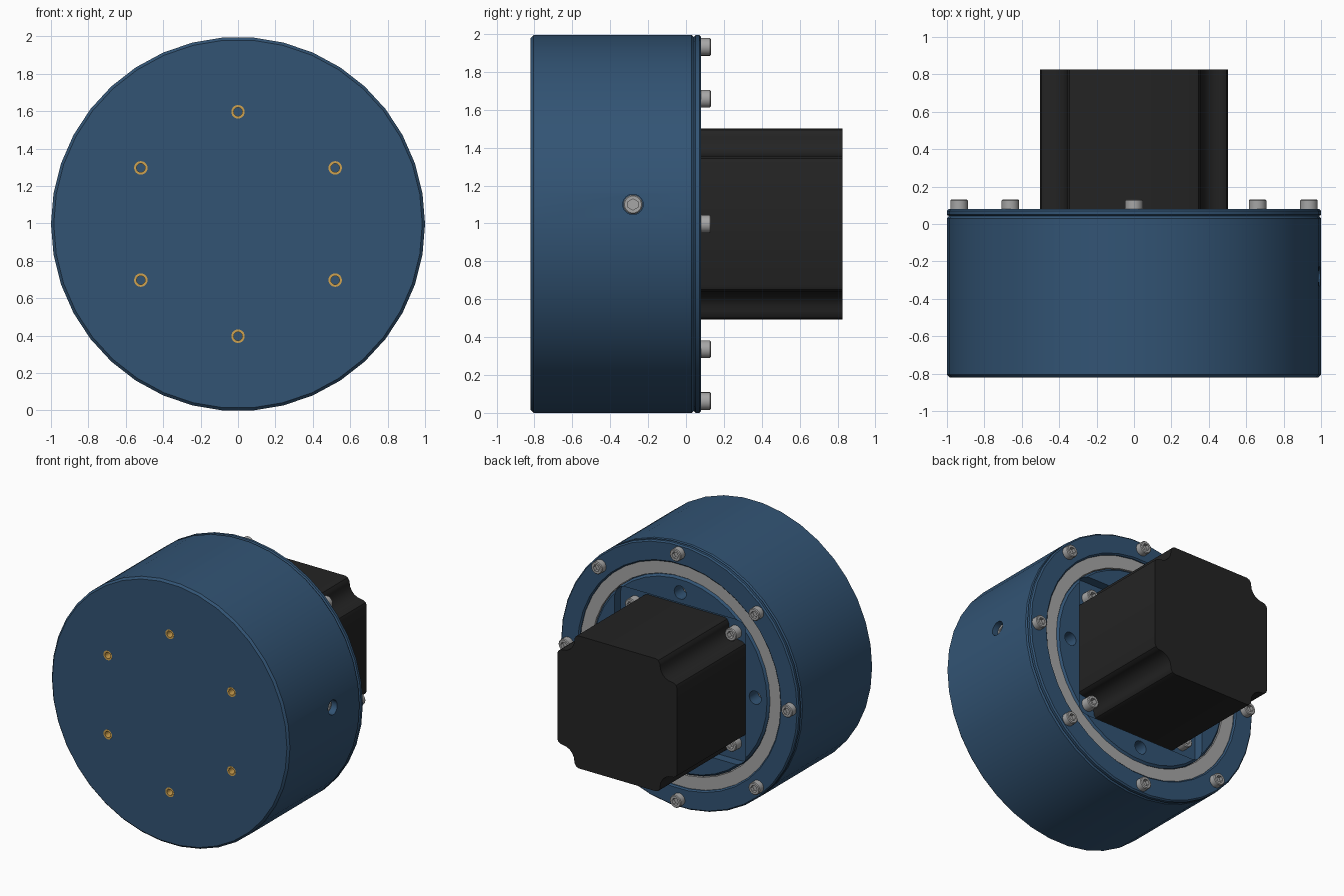
import bpy
import bmesh
from math import cos, sin, pi, radians
from mathutils import Matrix, Vector

cube = bpy.data.objects.get("Cube")
if cube:
    bpy.data.objects.remove(cube, do_unlink=True)

CZ = 0.997      # height of the main axis
SIDES = 38      # facets of the big round parts


def material(name, rgb, rough=0.6):
    m = bpy.data.materials.new(name)
    m.use_nodes = True
    m.diffuse_color = (*rgb, 1)
    bsdf = m.node_tree.nodes["Principled BSDF"]
    bsdf.inputs["Base Color"].default_value = (*rgb, 1)
    bsdf.inputs["Roughness"].default_value = rough
    return m


BLUE = material("blue_paint", (0.032, 0.088, 0.175))
BLACK = material("black_paint", (0.017, 0.017, 0.017))
STEEL = material("steel_grey", (0.38, 0.38, 0.38))
BRASS = material("brass", (0.62, 0.36, 0.08))


def along_y(x=0.0, z=0.0, y=0.0):
    """Local z axis points to the back; x and z are offsets from the main axis."""
    return Matrix.Translation((x, y, CZ + z)) @ Matrix.Rotation(-pi / 2, 4, 'X')


def along_x(x, y, z):
    return Matrix.Translation((x, y, z)) @ Matrix.Rotation(pi / 2, 4, 'Y')


def loft(name, mat, rings, place, closed=False):
    """Skin a list of equal-length rings; cap the ends unless closed."""
    bm = bmesh.new()
    loops = [[bm.verts.new(p) for p in ring] for ring in rings]
    n = len(loops[0])
    pairs = list(zip(loops, loops[1:]))
    if closed:
        pairs.append((loops[-1], loops[0]))
    else:
        bm.faces.new(loops[0])
        bm.faces.new(loops[-1])
    for a, b in pairs:
        for i in range(n):
            j = (i + 1) % n
            bm.faces.new((a[i], a[j], b[j], b[i]))
    bmesh.ops.recalc_face_normals(bm, faces=bm.faces)
    mesh = bpy.data.meshes.new(name)
    bm.to_mesh(mesh)
    bm.free()
    mesh.transform(place)
    if mat:
        mesh.materials.append(mat)
    obj = bpy.data.objects.new(name, mesh)
    bpy.context.collection.objects.link(obj)
    return obj


def circle(r, h, n=SIDES):
    return [Vector((r * cos(2 * pi * i / n), r * sin(2 * pi * i / n), h)) for i in range(n)]


def hexagon(r, h, n=24):
    """Hexagon outline with n points; r is the distance to a flat."""
    pts = []
    for i in range(n):
        a = 2 * pi * i / n
        d = r / cos(a % (pi / 3) - pi / 6)
        pts.append(Vector((d * cos(a), d * sin(a), h)))
    return pts


def lathe(name, mat, profile, place, n=SIDES, closed=False):
    return loft(name, mat, [circle(r, h, n) for r, h in profile], place, closed)


def rounded_square(half, r, h, steps=5):
    pts = []
    for q in range(4):
        rot = Matrix.Rotation(q * pi / 2, 3, 'Z')
        for k in range(steps + 1):
            a = k / steps * pi / 2
            pts.append(rot @ Vector((half - r + r * cos(a), half - r + r * sin(a), h)))
    return pts


def cut(obj, cutters):
    for c in cutters:
        mod = obj.modifiers.new("cut", 'BOOLEAN')
        mod.operation = 'DIFFERENCE'
        mod.solver = 'EXACT'
        mod.object = c
    graph = bpy.context.evaluated_depsgraph_get()
    mesh = bpy.data.meshes.new_from_object(obj.evaluated_get(graph))
    obj.modifiers.clear()
    obj.data = mesh
    for c in cutters:
        bpy.data.objects.remove(c, do_unlink=True)


def drill(r, depth, place):
    return lathe("drill", None, [(r, -depth), (r, depth)], place, 24)


def socket_screw(name, r, height, place):
    """Cylinder head with a hexagonal socket."""
    e = r * 0.12
    rings = [circle(r, 0, 24), circle(r, height - e, 24), circle(r - e, height, 24),
             hexagon(r * 0.5, height), hexagon(r * 0.5, height * 0.5)]
    return loft(name, STEEL, rings, place)


def polar(r, count):
    return [(r * sin(2 * pi * i / count), r * cos(2 * pi * i / count)) for i in range(count)]


# Housing: cup closed at the front, with insert holes and one side hole
housing = lathe("housing", BLUE, [
    (0.985, -0.82), (1.0, -0.805), (1.0, 0.03), (0.99, 0.042),
    (0.86, 0.042), (0.86, -0.6)], along_y())
insert_spots = polar(0.6, 6)
cut(housing, [drill(0.036, 0.1, along_y(x, z, -0.82)) for x, z in insert_spots]
    + [drill(0.054, 0.1, along_x(1.0, -0.28, 1.1))])

# Threaded inserts in the front face
for x, z in insert_spots:
    lathe("front_insert", BRASS, [(0.036, 0), (0.036, 0.09), (0.023, 0.09), (0.023, 0)],
          along_y(x, z, -0.821), 24, closed=True)

# Recessed screw in the side wall
socket_screw("side_screw", 0.051, 0.05, along_x(0.9, -0.28, 1.1))

# Rear clamping ring with its screws
lathe("rear_cover_ring", BLUE, [
    (0.99, 0.042), (1.0, 0.05), (1.0, 0.07), (0.99, 0.08),
    (0.855, 0.08), (0.845, 0.07), (0.845, 0.042)], along_y(), closed=True)
for x, z in polar(0.935, 8):
    socket_screw("cover_screw", 0.047, 0.052, along_y(x, z, 0.079))

# Bearing ring between the cover and the fixed plate
lathe("bearing_ring", STEEL, [(0.85, -0.1), (0.85, 0.062), (0.75, 0.062), (0.75, -0.1)],
      along_y(), closed=True)

# Fixed mounting plate with a square pocket and four bolt holes
plate = lathe("mounting_plate", BLUE, [
    (0.745, -0.15), (0.745, 0.055), (0.73, 0.07)], along_y())
hole_spots = polar(0.63, 4)
pocket = loft("pocket", None, [rounded_square(0.55, 0.09, 0.0), rounded_square(0.55, 0.09, 0.2)],
              along_y())
cut(plate, [pocket] + [drill(0.05, 0.15, along_y(x, z, 0.07)) for x, z in hole_spots])
for x, z in hole_spots:
    socket_screw("plate_screw", 0.046, 0.06, along_y(x, z, -0.08))


# Motor body: square section with scooped corners
def motor_section(h):
    pts = []
    for q in range(4):
        rot = Matrix.Rotation(q * pi / 2, 3, 'Z')
        corner = [(0.503, 0.325), (0.495, 0.345), (0.475, 0.358)]
        for k in range(6):
            a = radians(270 - 18 * k)
            corner.append((0.46 + 0.1 * cos(a), 0.46 + 0.1 * sin(a)))
        corner += [(y, x) for x, y in reversed(corner[:3])]
        pts += [rot @ Vector((x, y, h)) for x, y in corner]
    return pts


loft("motor_body", BLACK, [motor_section(-0.01), motor_section(0.825)], along_y())

# Motor fixing screws in the scooped corners
for sx in (-1, 1):
    for sz in (-1, 1):
        socket_screw("motor_screw", 0.048, 0.07, along_y(0.42 * sx, 0.42 * sz, -0.002))

# Smooth shading with sharp edges
for obj in bpy.context.collection.objects:
    if obj.type == 'MESH':
        bpy.ops.object.select_all(action='DESELECT')
        obj.select_set(True)
        bpy.context.view_layer.objects.active = obj
        bpy.ops.object.shade_smooth_by_angle(angle=radians(30))
